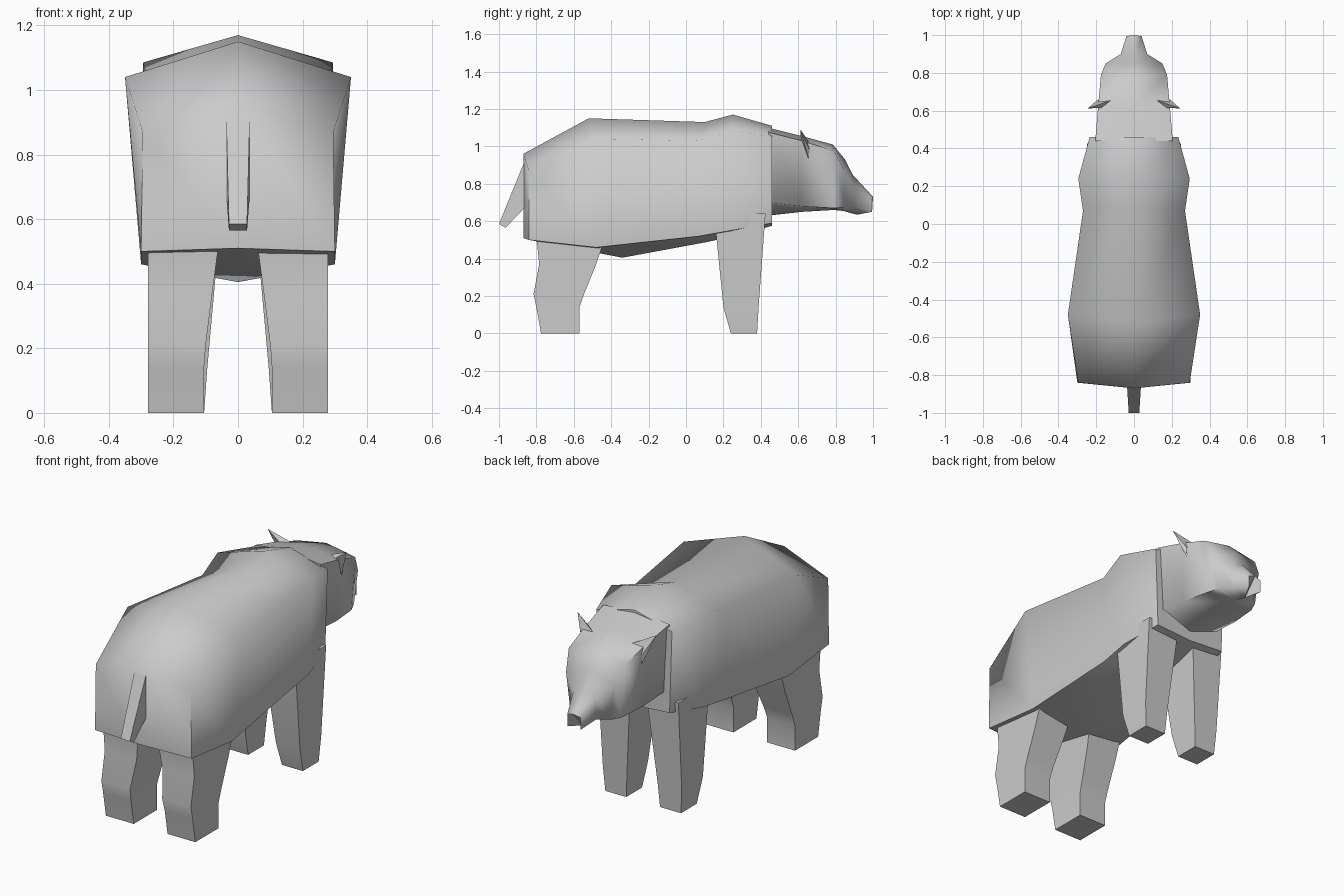
import bpy, bmesh
from math import radians

if "Cube" in bpy.data.objects:
    bpy.data.objects.remove(bpy.data.objects["Cube"])


def make(name, verts, faces, angle=None):
    bm = bmesh.new()
    vs = [bm.verts.new(v) for v in verts]
    for f in faces:
        bm.faces.new([vs[i] for i in f])
    bmesh.ops.recalc_face_normals(bm, faces=bm.faces)
    me = bpy.data.meshes.new(name)
    bm.to_mesh(me)
    bm.free()
    ob = bpy.data.objects.new(name, me)
    bpy.context.collection.objects.link(ob)
    if angle:
        bpy.ops.object.select_all(action='DESELECT')
        ob.select_set(True)
        bpy.context.view_layer.objects.active = ob
        bpy.ops.object.shade_smooth_by_angle(angle=radians(angle))
    return ob


def loft(name, rings, angle):
    """Bridge equal-length rings and cap both ends."""
    n = len(rings[0])
    verts = [p for r in rings for p in r]
    faces = [(k * n + i, k * n + (i + 1) % n, (k + 1) * n + (i + 1) % n, (k + 1) * n + i)
             for k in range(len(rings) - 1) for i in range(n)]
    last = (len(rings) - 1) * n
    for b in (0, last):
        if n == 6:  # split the cap along the centre line
            faces += [(b, b + 1, b + 2, b + 3), (b + 3, b + 4, b + 5, b)]
        else:
            faces.append(tuple(range(b, b + n)))
    return make(name, verts, faces, angle)


def hexring(yt, zt, ys, xu, zu, xl, zl, yb, zb):
    """Six-sided section: ridge, upper sides, lower sides, belly."""
    return [(0, yt, zt), (xu, ys, zu), (xl, ys, zl), (0, yb, zb), (-xl, ys, zl), (-xu, ys, zu)]


# Body from rump to neck
loft("body", [hexring(*r) for r in (
    (-.87, .96, -.84, .295, .87, .30, .50, -.87, .51),
    (-.52, 1.15, -.48, .35, 1.04, .30, .46, -.34, .405),
    (.10, 1.13, .07, .27, 1.03, .265, .52, .12, .49),
    (.25, 1.17, .24, .295, 1.085, .27, .55, .25, .52),
    (.46, 1.11, .46, .235, 1.05, .22, .59, .46, .575))], 75)

# Head and snout
loft("head", [hexring(*r) for r in (
    (.44, 1.10, .44, .205, 1.075, .185, .70, .44, .63),
    (.62, 1.055, .62, .19, 1.03, .175, .68, .62, .65),
    (.785, 1.01, .79, .175, .975, .15, .67, .79, .66),
    (.85, .93, .85, .15, .87, .125, .675, .84, .655),
    (.89, .85, .90, .07, .80, .07, .68, .875, .645),
    (1.0, .73, .995, .04, .72, .04, .65, .915, .635))], 75)

# Tail
loft("tail", [[(-w, y0, z0), (w, y0, z0), (w, y1, z1), (-w, y1, z1)] for w, y0, z0, y1, z1 in (
    (.037, -.855, .94, -.855, .68), (.028, -1.0, .585, -.965, .565))], 30)

# Legs: each level gives inner x, outer x, rear y, front y, z
front_leg = [(.105, .235, .24, .38, 0), (.095, .245, .20, .388, .14), (.05, .25, .15, .425, .64)]
back_leg = [(.105, .278, -.775, -.57, 0), (.105, .278, -.80, -.57, .14),
            (.10, .278, -.815, -.545, .21), (.08, .278, -.785, -.48, .37),
            (.06, .278, -.80, -.43, .52)]
for side, s in (("right", 1), ("left", -1)):
    for label, levels in (("front_leg", front_leg), ("back_leg", back_leg)):
        loft(f"{label}_{side}", [[(s * a, r, z), (s * b, r, z), (s * b, f, z), (s * a, f, z)]
                                 for a, b, r, f, z in levels], 45)
    # Folded pointed ear
    make(f"ear_{side}",
         [(s * .105, .66, 1.02), (s * .245, .612, 1.09), (s * .185, .657, .93),
          (s * .15, .615, 1.015), (s * .19, .66, .985)],
         [(0, 1, 3), (3, 1, 2), (0, 4, 1), (4, 2, 1), (0, 3, 4), (3, 2, 4)])
